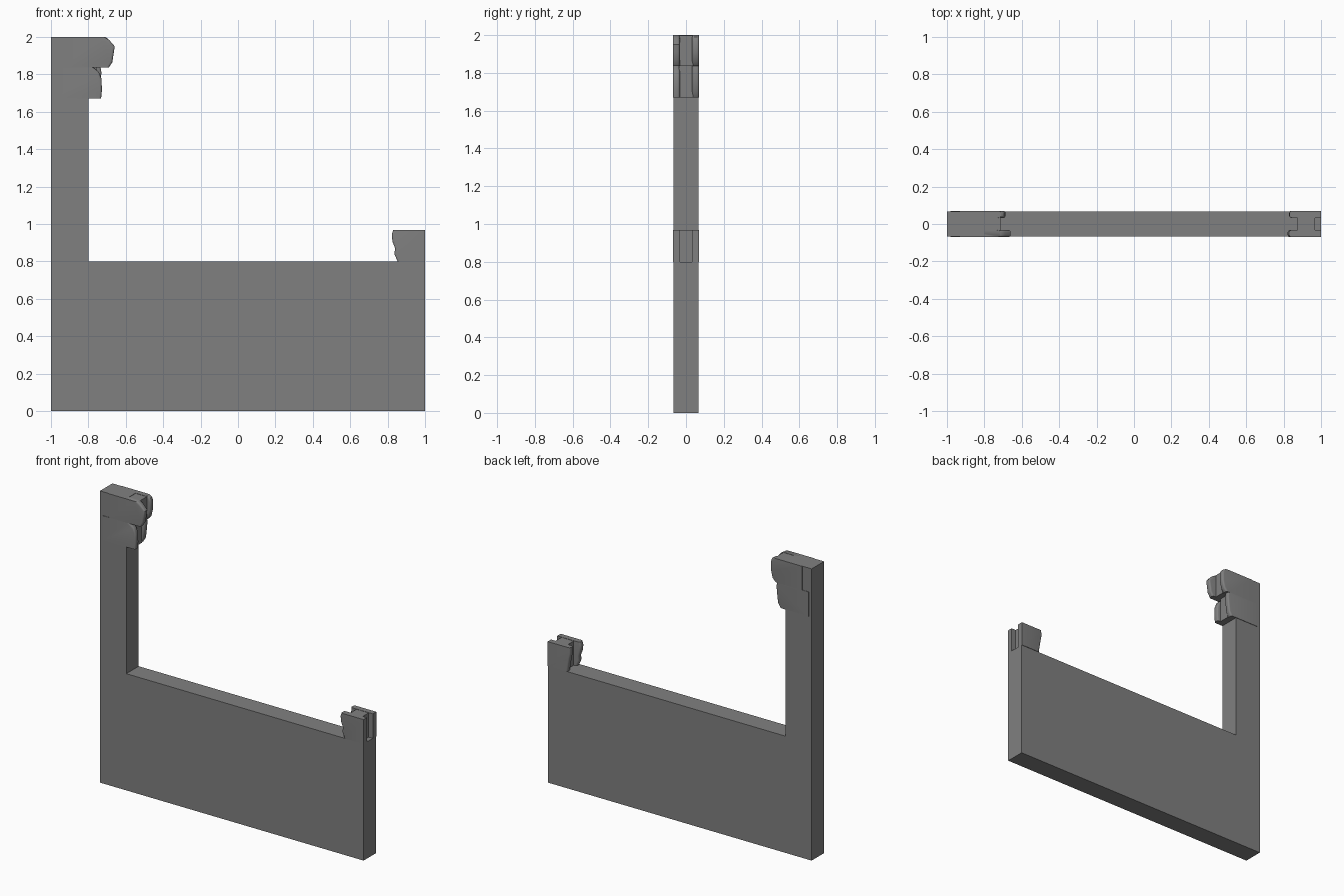
import bpy, bmesh

if "Cube" in bpy.data.objects:
    bpy.data.objects.remove(bpy.data.objects["Cube"])

stone = bpy.data.materials.new("stone grey")
stone.diffuse_color = (0.216, 0.216, 0.216, 1)
stone.use_nodes = True
stone.node_tree.nodes["Principled BSDF"].inputs["Base Color"].default_value = stone.diffuse_color


def prism(name, straight, rough, y0, y1, bevel=0.0):
    """Extrude an xz outline along y; round the edges of its rough run."""
    bm = bmesh.new()
    pts = straight + rough
    a = [bm.verts.new((x, y0, z)) for x, z in pts]
    b = [bm.verts.new((x, y1, z)) for x, z in pts]
    n, s = len(pts), len(straight)
    bm.faces.new(a)
    bm.faces.new(b[::-1])
    for i in range(n):
        j = (i + 1) % n
        bm.faces.new((a[j], a[i], b[i], b[j]))
    bmesh.ops.recalc_face_normals(bm, faces=bm.faces)
    if bevel:
        edges = [bm.edges.get((r[i], r[i + 1])) for r in (a, b) for i in range(s, n - 1)]
        bmesh.ops.bevel(bm, geom=edges, offset=bevel, segments=3, profile=0.5, affect='EDGES')
    me = bpy.data.meshes.new(name)
    bm.to_mesh(me)
    bm.free()
    ob = bpy.data.objects.new(name, me)
    bpy.context.collection.objects.link(ob)
    me.materials.append(stone)
    if bevel:
        bpy.context.view_layer.objects.active = ob
        bpy.ops.object.select_all(action='DESELECT')
        ob.select_set(True)
        bpy.ops.object.shade_smooth_by_angle(angle=0.6)
    return ob


def rect(x0, x1, z0, z1):
    return [(x0, z0), (x1, z0), (x1, z1), (x0, z1)]


# L-shaped wall with a tall post on the left
prism("wall", [(-1, 0), (1, 0), (1, .8), (-.8, .8), (-.8, 2), (-1, 2)], [], -.067, .067)

# upper stone: two rough cheeks and a recessed web
up = [(-.93, 2), (-.93, 1.837)]
prism("upper_stone_front", up, [(-.69, 1.837), (-.672, 1.865), (-.665, 1.91),
      (-.659, 1.95), (-.69, 1.985), (-.715, 2)], -.07, -.033, .011)
prism("upper_stone_back", up, [(-.72, 1.837), (-.70, 1.86), (-.688, 1.91),
      (-.687, 1.965), (-.695, 1.99), (-.71, 2)], .033, .07, .011)
prism("upper_stone_web", rect(-.85, -.715, 1.837, 1.998), [], -.036, .036)

# lower stone
low = [(-.98, 1.837), (-.98, 1.67)]
prism("lower_stone_front", low, [(-.732, 1.67), (-.728, 1.71), (-.729, 1.775),
      (-.745, 1.815), (-.775, 1.837)], -.07, -.033, .011)
prism("lower_stone_back", low, [(-.76, 1.67), (-.742, 1.70), (-.735, 1.76),
      (-.73, 1.81), (-.735, 1.837)], .033, .07, .011)
prism("lower_stone_web", rect(-.85, -.755, 1.67, 1.837), [], -.036, .036)

# stone on the right end of the low wall
end = [(1, .8), (1, .968)]
prism("end_stone_front", end, [(.83, .968), (.822, .945), (.826, .905),
      (.84, .87), (.836, .84), (.853, .80)], -.07, -.033, .011)
prism("end_stone_back", end, [(.832, .968), (.83, .93), (.838, .89),
      (.845, .85), (.853, .80)], .033, .07, .011)
prism("end_stone_web", rect(.875, .968, .79, .966), [], -.036, .036)
